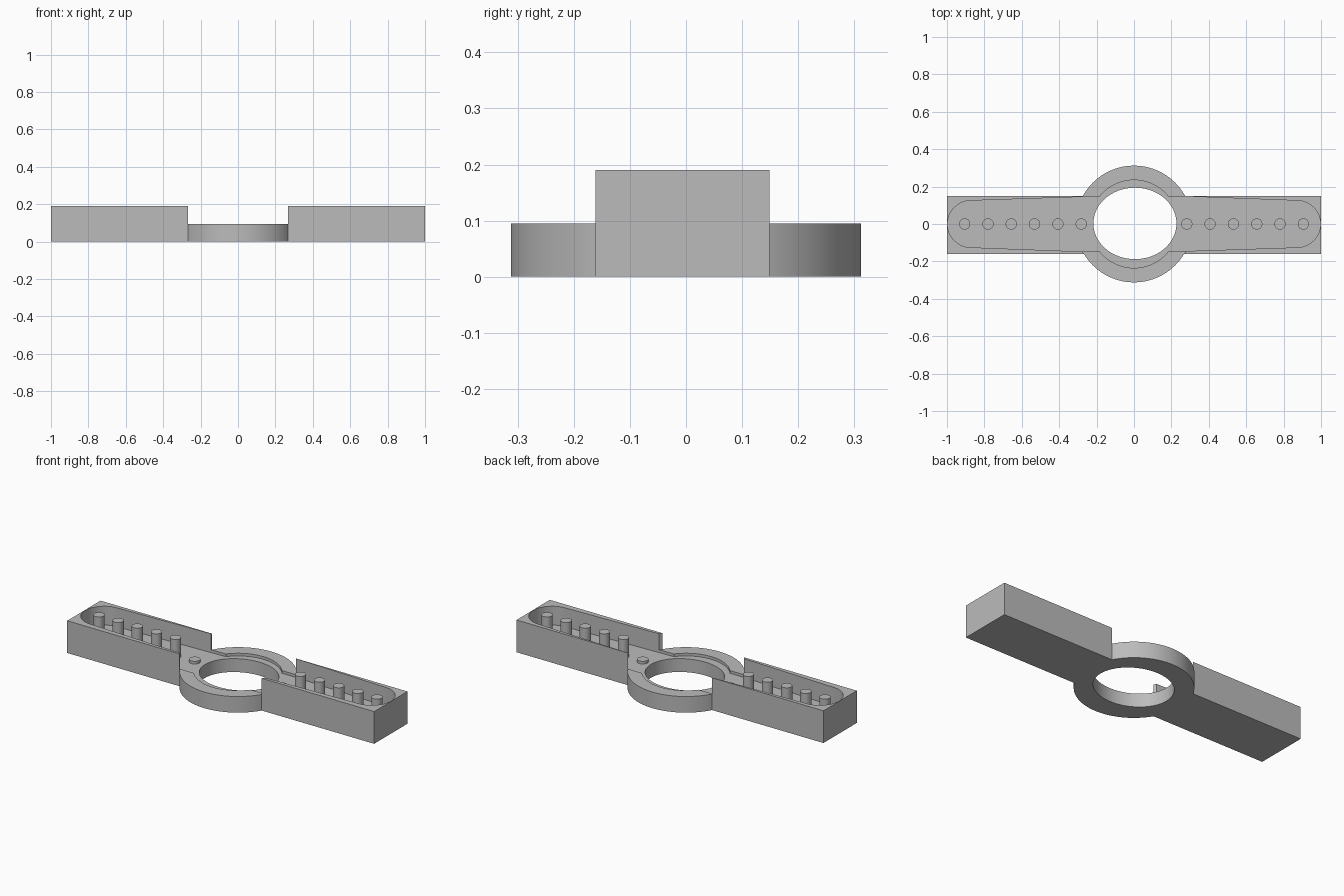
import bpy
import bmesh
from math import cos, sin, pi, radians, sqrt

RING_R, RING_H = 0.312, 0.095
ARM_H, FLOOR = 0.19, 0.079

if "Cube" in bpy.data.objects:
    bpy.data.objects.remove(bpy.data.objects["Cube"], do_unlink=True)

grey = bpy.data.materials.new("plain grey")
grey.use_nodes = True
colour = (0.5, 0.5, 0.5, 1)
grey.diffuse_color = colour
grey.node_tree.nodes["Principled BSDF"].inputs["Base Color"].default_value = colour


def prism(name, outline, z0, z1):
    """Extrude a counter-clockwise outline from z0 to z1."""
    bm = bmesh.new()
    low = [bm.verts.new((x, y, z0)) for x, y in outline]
    high = [bm.verts.new((x, y, z1)) for x, y in outline]
    bm.faces.new(low[::-1])
    bm.faces.new(high)
    for i in range(len(low)):
        j = (i + 1) % len(low)
        bm.faces.new((low[i], low[j], high[j], high[i]))
    mesh = bpy.data.meshes.new(name)
    bm.to_mesh(mesh)
    bm.free()
    mesh.materials.append(grey)
    obj = bpy.data.objects.new(name, mesh)
    bpy.context.collection.objects.link(obj)
    return obj


def arc(cx, cy, rx, ry, a0, a1, n):
    return [(cx + rx * cos(a0 + (a1 - a0) * i / n),
             cy + ry * sin(a0 + (a1 - a0) * i / n)) for i in range(n + 1)]


def ellipse(cx, cy, rx, ry, n):
    return arc(cx, cy, rx, ry, 0, 2 * pi, n)[:-1]


def combine(target, tool, operation):
    """Apply a boolean and discard the tool."""
    tool.hide_render = True
    mod = target.modifiers.new(operation, "BOOLEAN")
    mod.operation, mod.object, mod.solver = operation, tool, "EXACT"
    bpy.context.view_layer.objects.active = target
    bpy.ops.object.modifier_apply(modifier=mod.name)
    bpy.data.objects.remove(tool, do_unlink=True)


def smooth(obj):
    bpy.ops.object.select_all(action="DESELECT")
    obj.select_set(True)
    bpy.context.view_layer.objects.active = obj
    bpy.ops.object.shade_smooth_by_angle(angle=radians(30))


# Long block with its middle lowered, joined to the round hub
body = prism("bracket_body", [(-1, -0.161), (1, -0.161), (1, 0.149), (-1, 0.149)], 0, ARM_H)
combine(body, prism("middle_cutter", ellipse(0, 0, RING_R, RING_R, 96), RING_H, 0.4), "DIFFERENCE")
combine(body, prism("hub", ellipse(0, 0, RING_R, RING_R, 96), 0, RING_H), "UNION")

# Recess: round middle with two tapered, round-ended arms
MID_R, NECK, TIP = 0.235, 0.1475, 0.125
neck_x = sqrt(MID_R ** 2 - NECK ** 2)
a = math_angle = pi / 2 - 0.89
right = arc(0.872, 0, TIP, TIP, -pi / 2, pi / 2, 24) + [(0.27, NECK)]
top = [(MID_R * cos(t), MID_R * sin(t)) for t in
       [a + (pi - 2 * a) * i / 32 for i in range(33)]]
half = right + [p for p in top if abs(p[0]) < neck_x]
outline = half + [(-x, -y) for x, y in half]
combine(body, prism("recess_cutter", outline, FLOOR, 0.4), "DIFFERENCE")

# Oval opening through the hub
combine(body, prism("hole_cutter", ellipse(0.005, 0.003, 0.222, 0.191, 96), -0.1, 0.4), "DIFFERENCE")
smooth(body)

# Rows of pegs; the innermost pair is cut level with the hub
for side, word in ((1, "left"), (-1, "right")):
    for i in range(6):
        height = RING_H if i == 0 else ARM_H
        peg = prism(f"{word}_peg_{i + 1}",
                    ellipse(side * (0.282 + 0.1247 * i), 0, 0.03, 0.03, 32), FLOOR - 0.01, height)
        smooth(peg)
